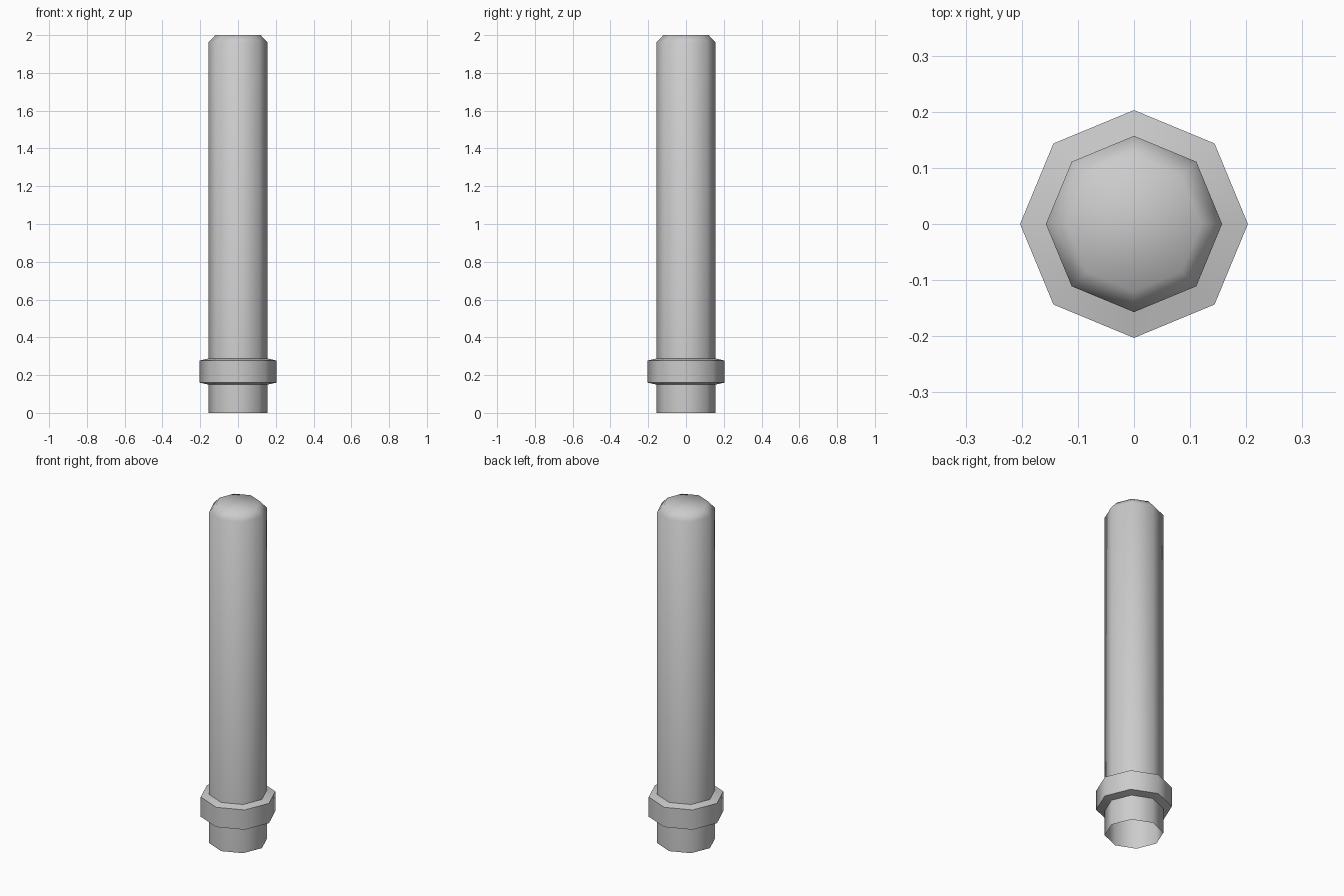
import bpy
import bmesh
from math import cos, sin, pi, radians

SIDES = 8

cube = bpy.data.objects.get("Cube")
if cube:
    bpy.data.objects.remove(cube, do_unlink=True)

grey = bpy.data.materials.new("light grey")
grey.use_nodes = True
grey.diffuse_color = (0.6, 0.6, 0.6, 1)
grey.node_tree.nodes["Principled BSDF"].inputs["Base Color"].default_value = (0.6, 0.6, 0.6, 1)


def lathe(name, profile, cap_top=False):
    """Octagonal solid from (radius, height) pairs, listed bottom to top."""
    bm = bmesh.new()
    rings = [[bm.verts.new((r * cos(2 * pi * i / SIDES), r * sin(2 * pi * i / SIDES), z))
              for i in range(SIDES)] for r, z in profile]
    for low, high in zip(rings, rings[1:]):
        for i in range(SIDES):
            j = (i + 1) % SIDES
            bm.faces.new((low[i], low[j], high[j], high[i]))
    if cap_top:
        bm.faces.new(rings[-1])
    mesh = bpy.data.meshes.new(name)
    bm.to_mesh(mesh)
    bm.free()
    mesh.materials.append(grey)
    obj = bpy.data.objects.new(name, mesh)
    bpy.context.collection.objects.link(obj)
    bpy.ops.object.select_all(action="DESELECT")
    obj.select_set(True)
    bpy.context.view_layer.objects.active = obj
    bpy.ops.object.shade_smooth_by_angle(angle=radians(60))
    return obj


# Hollow post, open at the foot, with a chamfered top
lathe("post", [(0.157, 0), (0.157, 1.96), (0.12, 2)], cap_top=True)

# Collar around the foot, with slightly sloping upper and lower faces
lathe("collar", [(0.157, 0.15), (0.203, 0.16), (0.203, 0.277), (0.157, 0.288)])
